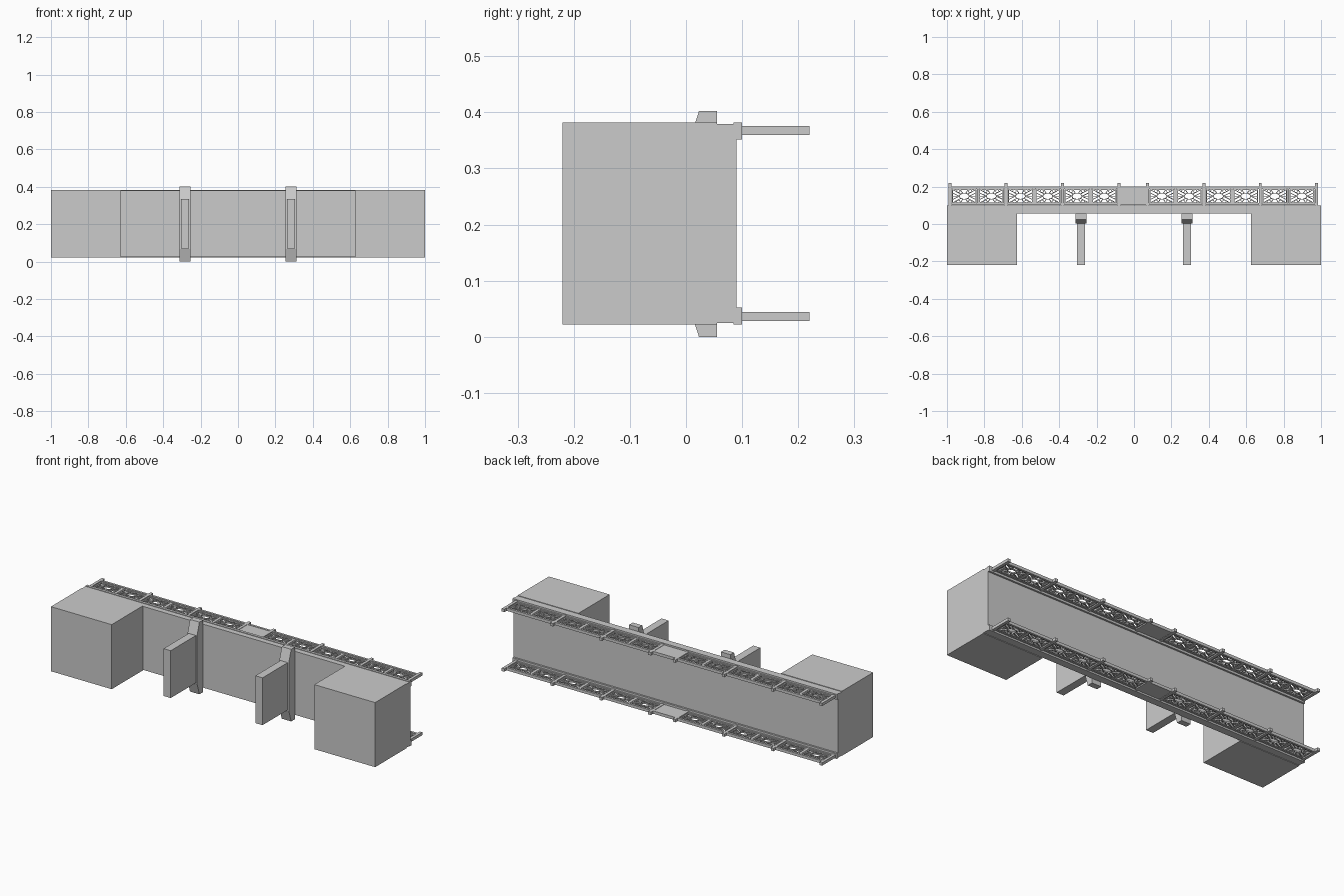
import bpy, bmesh, math
from mathutils import Vector, Matrix

if "Cube" in bpy.data.objects:
    bpy.data.objects.remove(bpy.data.objects["Cube"])

MID_Z = 0.202  # mirror plane between the two railings


def finish(name, bm):
    bmesh.ops.recalc_face_normals(bm, faces=bm.faces)
    me = bpy.data.meshes.new(name)
    bm.to_mesh(me)
    bm.free()
    ob = bpy.data.objects.new(name, me)
    bpy.context.collection.objects.link(ob)
    return ob


def add_box(bm, x0, x1, y0, y1, z0, z1):
    m = Matrix.Translation(((x0 + x1) / 2, (y0 + y1) / 2, (z0 + z1) / 2)) @ \
        Matrix.Diagonal((x1 - x0, y1 - y0, z1 - z0, 1))
    bmesh.ops.create_cube(bm, size=1, matrix=m)


def box(name, *dims):
    bm = bmesh.new()
    add_box(bm, *dims)
    return finish(name, bm)


def add_bar(bm, a, b, w, z0, z1):
    # flat bar in the xy plane between two points
    a, b = Vector(a), Vector(b)
    d = b - a
    m = Matrix.Translation(((a.x + b.x) / 2, (a.y + b.y) / 2, (z0 + z1) / 2)) @ \
        Matrix.Rotation(math.atan2(d.y, d.x), 4, 'Z') @ \
        Matrix.Diagonal((d.length, w, z1 - z0, 1))
    bmesh.ops.create_cube(bm, size=1, matrix=m)


def add_ring(bm, cx, cy, rx, ry, w, z0, z1, n=12):
    rows = []
    for i in range(n):
        t = 2 * math.pi * i / n
        c, s = math.cos(t), math.sin(t)
        rows.append([bm.verts.new((cx + (rx + o) * c, cy + (ry + o) * s, z))
                     for o, z in ((-w / 2, z0), (w / 2, z0), (w / 2, z1), (-w / 2, z1))])
    for i in range(n):
        p, q = rows[i], rows[(i + 1) % n]
        for k in range(4):
            bm.faces.new((p[k], p[(k + 1) % 4], q[(k + 1) % 4], q[k]))


# deck and abutments
box("deck", -1, 1, 0.055, 0.09, 0.025, 0.379)
for side, s in (("left", -1), ("right", 1)):
    x0, x1 = sorted((s * 0.625, s))
    box(side + "_abutment", x0, x1, -0.22, 0.055, 0.022, 0.382)

# piers with hammerhead caps
half = [(0.055, 0.201), (0.023, 0.201), (0.002, 0.135)]
profile = half + [(y, -z) for y, z in reversed(half)]
for side, cx in (("left", -0.283), ("right", 0.283)):
    box(side + "_pier_column", cx - 0.022, cx + 0.022, -0.22, 0.004, 0.07, 0.334)
    bm = bmesh.new()
    f = bm.faces.new([bm.verts.new((cx - 0.029, y, MID_Z + z - 0.001)) for y, z in profile])
    ext = bmesh.ops.extrude_face_region(bm, geom=[f], use_keep_orig=True)
    moved = [v for v in ext["geom"] if isinstance(v, bmesh.types.BMVert)]
    bmesh.ops.translate(bm, verts=moved, vec=(0.058, 0, 0))
    finish(side + "_pier_cap", bm)

OFF = -0.005
POSTS = (0.076, 0.378, 0.68, 0.98)


def ornament(bm, x0, x1, zc):
    # openwork panel: frame, oval, spokes and corner scrolls
    y0, y1 = 0.112, 0.185
    cx, cy = (x0 + x1) / 2, (y0 + y1) / 2
    hx, hy = (x1 - x0) / 2, (y1 - y0) / 2
    a, b = zc - 0.004, zc + 0.004
    for y in (y0, y1):
        add_bar(bm, (x0, y), (x1, y), 0.006, a, b)
    for x in (x0, x1):
        add_bar(bm, (x, y0), (x, y1), 0.006, a, b)
    add_ring(bm, cx, cy, hx * 0.42, hy * 0.45, 0.004, a, b)
    for sx in (-1, 1):
        add_bar(bm, (cx + sx * hx * 0.42, cy), (cx + sx * hx, cy), 0.004, a, b)
        for sy in (-1, 1):
            add_bar(bm, (cx + sx * hx * 0.3, cy + sy * hy * 0.32),
                    (cx + sx * hx, cy + sy * hy), 0.004, a, b)
            add_bar(bm, (cx + sx * hx * 0.12, cy + sy * hy * 0.43),
                    (cx + sx * hx * 0.35, cy + sy * hy), 0.004, a, b)
            add_bar(bm, (cx + sx * hx * 0.42, cy),
                    (cx + sx * hx, cy + sy * hy * 0.5), 0.004, a, b)
            add_ring(bm, cx + sx * hx * 0.5, cy + sy * hy * 0.75,
                     hx * 0.15, hy * 0.2, 0.003, a, b, 8)


for side, s in (("upper", 1), ("lower", -1)):
    zc = MID_Z + s * 0.166

    # kerb along the deck edge
    k0, k1 = sorted((MID_Z + s * 0.150, MID_Z + s * 0.180))
    box(side + "_kerb", -1, 1, 0.085, 0.10, k0, k1)

    # posts
    bm = bmesh.new()
    for p in POSTS:
        for sx in (-1, 1):
            x = OFF + sx * p
            add_box(bm, x - 0.008, x + 0.008, 0.098, 0.22, zc - 0.008, zc + 0.008)
    finish(side + "_railing_posts", bm)

    # long rails
    bm = bmesh.new()
    end = POSTS[-1]
    add_box(bm, OFF - end, OFF + end, 0.188, 0.20, zc - 0.008, zc + 0.008)
    add_box(bm, OFF - end, OFF + end, 0.102, 0.111, zc - 0.006, zc + 0.006)
    finish(side + "_rails", bm)

    # solid middle panel
    box(side + "_middle_panel", OFF - 0.076, OFF + 0.076, 0.106, 0.195, zc - 0.006, zc + 0.006)

    # two openwork panels per bay, split by a slim upright
    bm = bmesh.new()
    for sx in (-1, 1):
        for p, q in zip(POSTS, POSTS[1:]):
            m = (p + q) / 2
            xm = OFF + sx * m
            add_box(bm, xm - 0.005, xm + 0.005, 0.106, 0.19, zc - 0.005, zc + 0.005)
            for u, v in ((p + 0.014, m - 0.009), (m + 0.009, q - 0.014)):
                ornament(bm, *sorted((OFF + sx * u, OFF + sx * v)), zc)
    finish(side + "_ornament_panels", bm)
